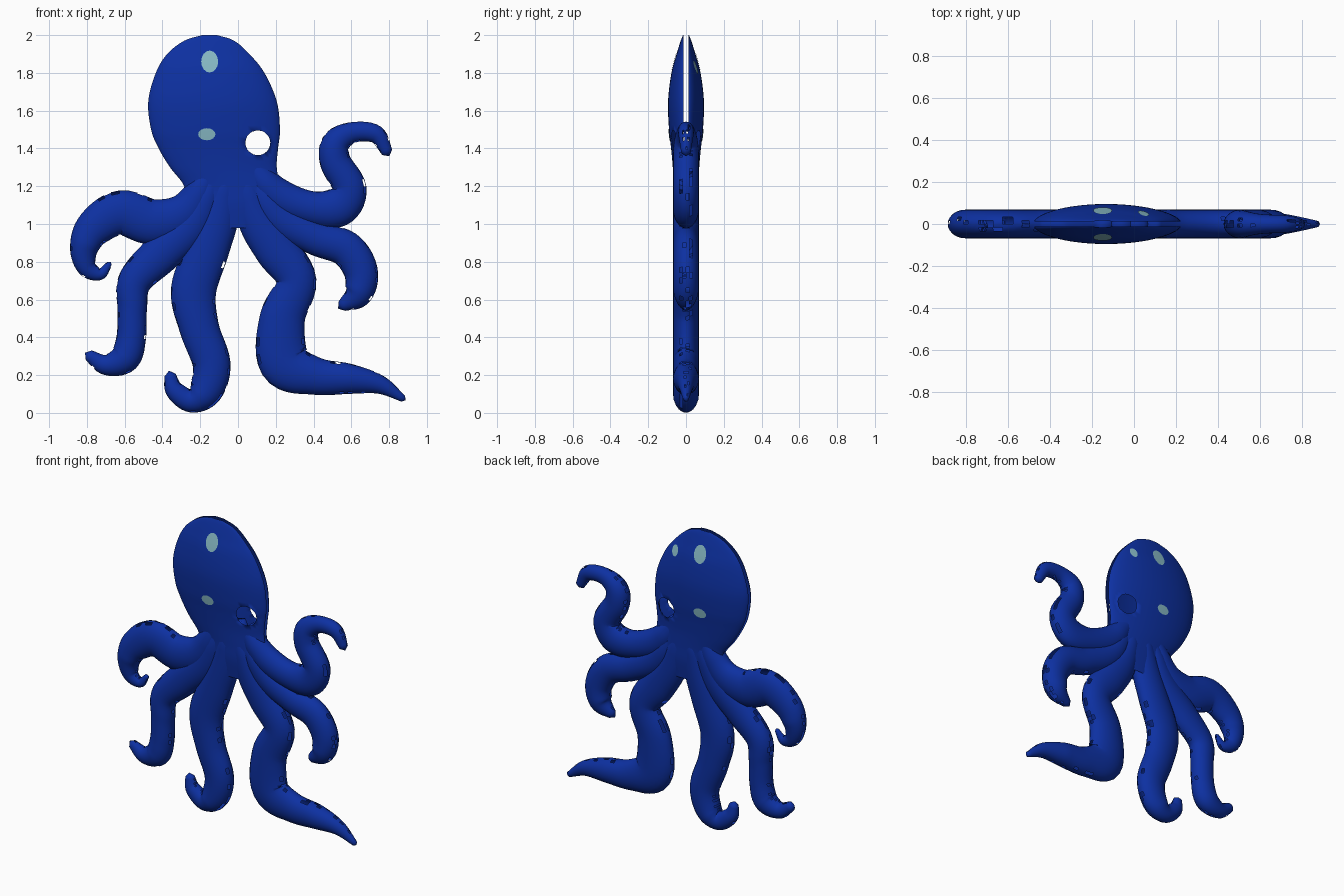
import bpy, bmesh, math, random
from mathutils import Vector

if "Cube" in bpy.data.objects:
    bpy.data.objects.remove(bpy.data.objects["Cube"])

random.seed(4)


def material(name, rgb):
    m = bpy.data.materials.new(name)
    m.diffuse_color = (*rgb, 1)
    m.use_nodes = True
    m.node_tree.nodes["Principled BSDF"].inputs["Base Color"].default_value = m.diffuse_color
    return m


BLUE = material("deep blue", (0.004, 0.030, 0.36))
PALE = material("pale teal", (0.24, 0.48, 0.55))


def spline(pts, steps):
    """Catmull-Rom through tuples of any length."""
    p = [Vector(q) for q in pts]
    p = [2 * p[0] - p[1]] + p + [2 * p[-1] - p[-2]]
    out = []
    for i in range(1, len(p) - 2):
        a, b, c, d = p[i - 1:i + 3]
        for k in range(steps):
            t = k / steps
            out.append(0.5 * (2 * b + (c - a) * t + (2 * a - 5 * b + 4 * c - d) * t * t
                              + (3 * b - a - 3 * c + d) * t ** 3))
    return out + [p[-2]]


def finish(bm, name, mat):
    mesh = bpy.data.meshes.new(name)
    bm.to_mesh(mesh)
    bm.free()
    ob = bpy.data.objects.new(name, mesh)
    bpy.context.collection.objects.link(ob)
    mesh.materials.append(mat)
    mesh.shade_smooth()
    return ob


# Head rows: z, left edge, right edge, half depth
ROWS = spline([(2.0, -.19, -.11, .016), (1.97, -.285, -.02, .028), (1.9, -.375, .06, .05),
               (1.8, -.435, .14, .077), (1.65, -.475, .205, .095), (1.5, -.46, .222, .09),
               (1.4, -.42, .212, .079), (1.3, -.36, .205, .07), (1.2, -.285, .225, .066),
               (1.1, -.28, .26, .064), (0.98, -.22, .2, .05)], 6)
RIM = 0.012


def bulge(t, d):
    return RIM + (d - RIM) * max(0, 1 - t * t) ** 0.6


def head_depth(x, z):
    r = min(ROWS, key=lambda q: abs(q[0] - z))
    i = list(ROWS).index(r)
    j = min(i + 1, len(ROWS) - 1) if r[0] > z else max(i - 1, 0)
    f = abs(z - r[0]) / max(abs(ROWS[j][0] - r[0]), 1e-6)
    _, l, rt, d = r.lerp(ROWS[j], min(f, 1))
    return bulge((2 * x - l - rt) / (rt - l), d)


# Head: two open domed shells with a narrow seam between them
def head_shell(name, side):
    bm, n, grid = bmesh.new(), 36, []
    for z, l, r, d in ROWS:
        ts = [-math.cos(math.pi * k / n) for k in range(n + 1)]
        grid.append([bm.verts.new(((l + r) / 2 + t * (r - l) / 2, side * bulge(t, d), z)) for t in ts])
    for a, b in zip(grid, grid[1:]):
        for k in range(n):
            q = [a[k], b[k], b[k + 1], a[k + 1]]
            bm.faces.new(q if side < 0 else q[::-1])
    # open eye socket: snap nearby points to its rim, drop the faces inside
    cx, cz, rad = 0.105, 1.43, 0.066
    for v in bm.verts:
        o = Vector((v.co.x - cx, v.co.z - cz))
        if 0.75 * rad < o.length < 1.25 * rad:
            o *= rad / o.length
            v.co.x, v.co.z = cx + o.x, cz + o.y
    gone = [f for f in bm.faces
            if math.hypot(f.calc_center_median().x - cx, f.calc_center_median().z - cz) < rad * 0.97]
    bmesh.ops.delete(bm, geom=gone, context='FACES')
    return finish(bm, name, BLUE)


head_shell("head_front", -1)
head_shell("head_back", 1)


# Spots and eyes: thin patches that follow the head surface
def patch(name, x, z, rx, rz, side):
    bm, n = bmesh.new(), 16

    def vert(px, pz):
        return bm.verts.new((px, side * (head_depth(px, pz) + 0.003), pz))
    mid = vert(x, z)
    ring = [vert(x + rx * math.cos(2 * math.pi * k / n), z + rz * math.sin(2 * math.pi * k / n))
            for k in range(n)]
    for k in range(n):
        q = [mid, ring[k], ring[(k + 1) % n]]
        bm.faces.new(q if side < 0 else q[::-1])
    finish(bm, name, PALE)


for label, s in (("front", -1), ("back", 1)):
    patch("forehead_spot_" + label, -.15, 1.86, .045, .058, s)
    patch("eye_" + label, -.165, 1.475, .046, .032, s)
patch("small_spot_back", .045, 1.83, .026, .036, 1)


# Tentacles: flattened tapering tubes along x, z, radius
def tentacle(name, pts):
    bm, n, rings = bmesh.new(), 24, []
    path = spline(pts, 7)
    for i, (x, z, r) in enumerate(path):
        a, b = path[max(i - 1, 0)], path[min(i + 1, len(path) - 1)]
        d = Vector((b[0] - a[0], b[1] - a[1])).normalized()
        h = min(0.068, r * 0.85)
        ring = []
        for k in range(n):
            c, s = math.cos(2 * math.pi * k / n), math.sin(2 * math.pi * k / n)
            ring.append(bm.verts.new((x - d.y * r * c, h * s, z + d.x * r * c)))
        rings.append(ring)
    torn = []
    for i, (a, b) in enumerate(zip(rings, rings[1:])):
        for k in range(n):
            f = bm.faces.new((a[k], a[(k + 1) % n], b[(k + 1) % n], b[k]))
            # short slits along the two narrow sides
            if i > 14 and abs(math.cos(2 * math.pi * (k + .5) / n)) > .85 and random.random() < .16:
                torn.append(f)
    bm.faces.new(rings[0])
    x, z, r = path[-1]
    a = path[-3]
    d = Vector((x - a[0], z - a[1])).normalized() * r * 0.8
    tip = bm.verts.new((x + d.x, 0, z + d.y))
    for k in range(n):
        bm.faces.new((rings[-1][k], rings[-1][(k + 1) % n], tip))
    bmesh.ops.recalc_face_normals(bm, faces=bm.faces)
    bmesh.ops.delete(bm, geom=torn, context='FACES')
    finish(bm, name, BLUE)


tentacle("tentacle_right_upper", [(.06, 1.32, .06), (.2, 1.16, .09), (.38, 1.085, .09), (.53, 1.09, .105),
                                  (.59, 1.19, .09), (.515, 1.33, .082), (.52, 1.43, .075),
                                  (.61, 1.485, .055), (.73, 1.475, .048), (.79, 1.38, .03)])
tentacle("tentacle_right_middle", [(.04, 1.3, .05), (.2, 1.05, .09), (.4, .93, .09), (.57, .87, .095),
                                   (.65, .75, .09), (.635, .63, .075), (.55, .565, .03)])
tentacle("tentacle_right_lower", [(0, 1.35, .05), (.09, 1.05, .1), (.2, .87, .115), (.31, .7, .105),
                                  (.235, .5, .12), (.245, .27, .135), (.41, .195, .1), (.59, .18, .08),
                                  (.75, .15, .05), (.875, .075, .018)])
tentacle("tentacle_left_inner", [(-.05, 1.35, .05), (-.09, 1.08, .1), (-.16, .87, .115), (-.235, .65, .12),
                                 (-.205, .45, .105), (-.14, .26, .1), (-.17, .12, .09),
                                 (-.25, .065, .063), (-.335, .12, .05), (-.36, .2, .03)])
tentacle("tentacle_left_lower", [(-.1, 1.32, .05), (-.22, 1.03, .1), (-.4, .85, .105), (-.545, .7, .09),
                                 (-.56, .55, .078), (-.565, .4, .078), (-.6, .29, .08),
                                 (-.7, .255, .055), (-.79, .305, .03)])
tentacle("tentacle_left_upper", [(-.12, 1.34, .05), (-.26, 1.08, .1), (-.44, 1.01, .12), (-.62, 1.06, .118),
                                 (-.76, .98, .1), (-.815, .87, .075), (-.8, .77, .052),
                                 (-.73, .735, .032), (-.68, .79, .015)])
